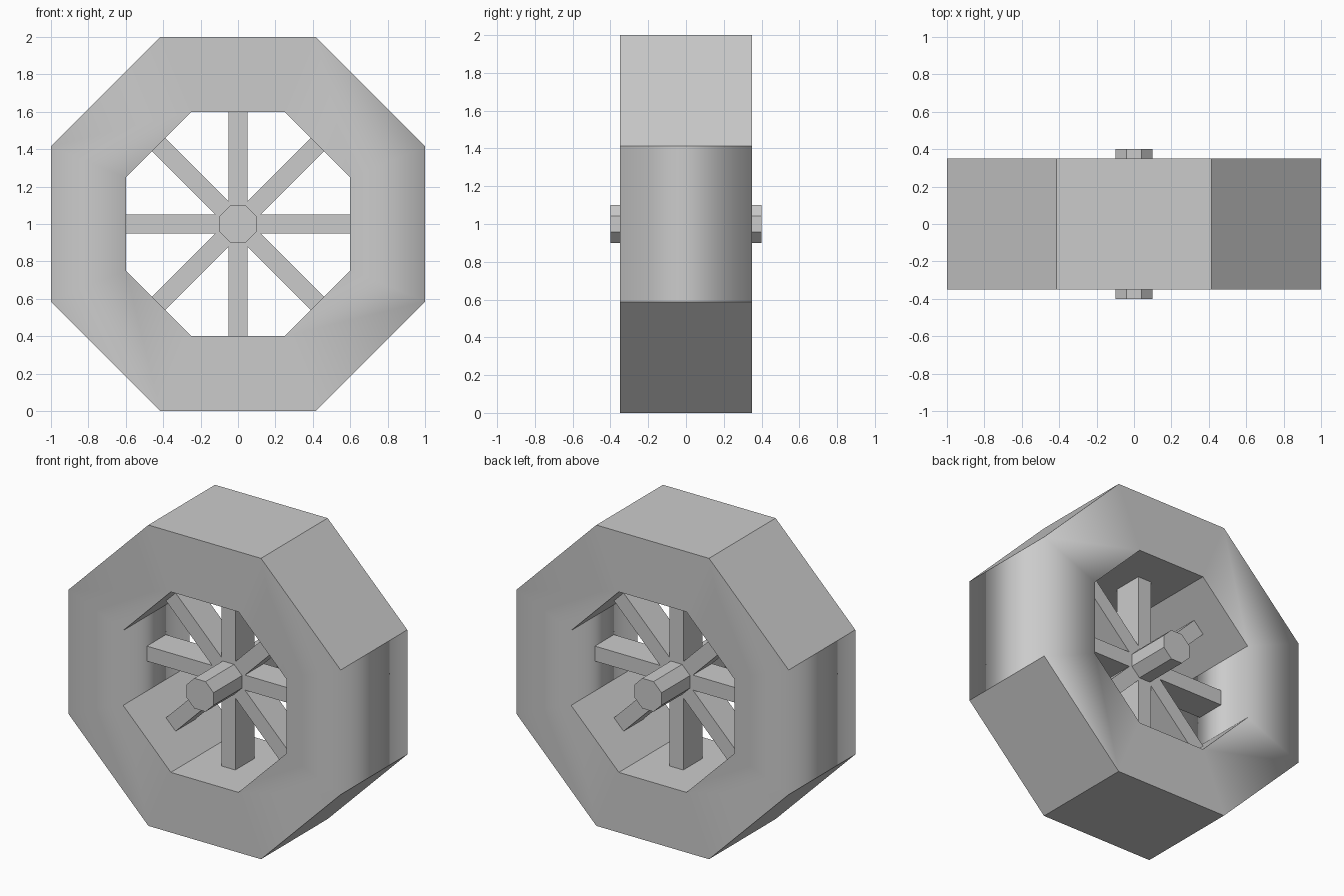
import bpy, bmesh, math
from mathutils import Matrix, Vector

default = bpy.data.objects.get("Cube")
if default:
    bpy.data.objects.remove(default, do_unlink=True)

CENTRE = Vector((0, 0, 1))

grey = bpy.data.materials.new("light_grey")
grey.use_nodes = True
colour = (0.6, 0.6, 0.6, 1)
grey.diffuse_color = colour
grey.node_tree.nodes["Principled BSDF"].inputs["Base Color"].default_value = colour


def finish(name, bm):
    bmesh.ops.recalc_face_normals(bm, faces=bm.faces)
    mesh = bpy.data.meshes.new(name)
    bm.to_mesh(mesh)
    bm.free()
    mesh.materials.append(grey)
    obj = bpy.data.objects.new(name, mesh)
    obj.location = CENTRE
    bpy.context.collection.objects.link(obj)
    return obj


def octagon(bm, apothem, y):
    """Ring of eight vertices with flat sides facing the axes."""
    radius = apothem / math.cos(math.pi / 8)
    angles = [math.pi / 8 + i * math.pi / 4 for i in range(8)]
    return [bm.verts.new((radius * math.cos(a), y, radius * math.sin(a))) for a in angles]


def bridge(bm, a, b):
    for i in range(8):
        j = (i + 1) % 8
        bm.faces.new((a[i], a[j], b[j], b[i]))


# Rim: thick octagonal ring
bm = bmesh.new()
rings = [octagon(bm, r, y) for r, y in ((1, -0.35), (1, 0.35), (0.6, 0.35), (0.6, -0.35))]
for i in range(4):
    bridge(bm, rings[i], rings[(i + 1) % 4])
bm.normal_update()
# Only the upright edges at the left and right sides blend softly
for f in bm.faces:
    f.smooth = True
for e in bm.edges:
    a, b = e.verts
    upright = abs(a.co.x - b.co.x) < 0.01 and abs(a.co.y - b.co.y) < 0.01
    flat = e.calc_face_angle() < 0.01
    e.smooth = flat or (upright and abs(a.co.x) > 0.5)
finish("rim", bm)

# Hub: octagonal axle poking out on both sides
bm = bmesh.new()
front, back = octagon(bm, 0.1, -0.4), octagon(bm, 0.1, 0.4)
bridge(bm, front, back)
bm.faces.new(front)
bm.faces.new(back)
finish("hub", bm)

# Spokes: eight bars from the hub to the rim
for i in range(8):
    bm = bmesh.new()
    bmesh.ops.create_cube(bm, size=1)
    bm.transform(Matrix.Rotation(i * math.pi / 4, 4, "Y")
                 @ Matrix.Translation((0.3, 0, 0))
                 @ Matrix.Diagonal((0.6, 0.2, 0.1, 1)))
    finish(f"spoke_{i + 1}", bm)
